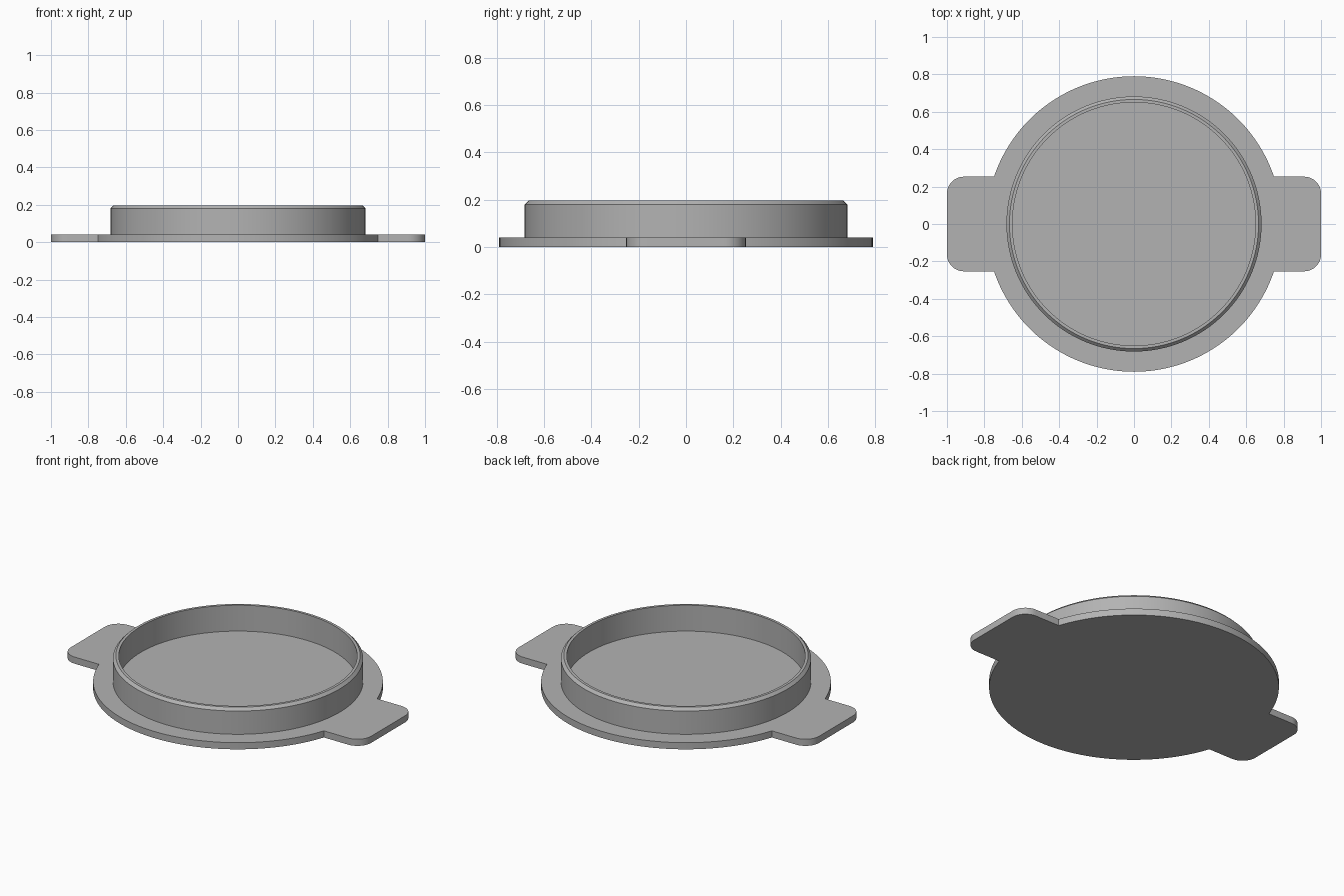
import bpy, bmesh, math

if "Cube" in bpy.data.objects:
    bpy.data.objects.remove(bpy.data.objects["Cube"], do_unlink=True)

FLANGE_R, FLANGE_H = 0.79, 0.04
TAB_X, TAB_Y, CORNER_R = 1.0, 0.253, 0.09
RIM_OUT, RIM_IN, RIM_TOP, CHAMFER = 0.682, 0.65, 0.196, 0.016

grey = bpy.data.materials.new("plain grey")
grey.use_nodes = True
colour = (0.45, 0.45, 0.45, 1)
grey.diffuse_color = colour
grey.node_tree.nodes["Principled BSDF"].inputs["Base Color"].default_value = colour


def arc(cx, cy, r, start, end, steps):
    """Points along a circular arc, angles in radians."""
    angles = [start + (end - start) * i / steps for i in range(steps + 1)]
    return [(cx + r * math.cos(a), cy + r * math.sin(a)) for a in angles]


def finish(bm, name):
    """Turn a bmesh into a smooth-shaded object with crisp edges."""
    bmesh.ops.recalc_face_normals(bm, faces=bm.faces)
    mesh = bpy.data.meshes.new(name)
    bm.to_mesh(mesh)
    bm.free()
    mesh.materials.append(grey)
    obj = bpy.data.objects.new(name, mesh)
    bpy.context.collection.objects.link(obj)
    bpy.ops.object.select_all(action="DESELECT")
    obj.select_set(True)
    bpy.context.view_layer.objects.active = obj
    bpy.ops.object.shade_smooth_by_angle(angle=math.radians(30))
    return obj


# Flange plate: round disc with a rounded tab on each side
meet = math.asin(TAB_Y / FLANGE_R)
cx, cy = TAB_X - CORNER_R, TAB_Y - CORNER_R
half = (arc(cx, -cy, CORNER_R, -math.pi / 2, 0, 10)
        + arc(cx, cy, CORNER_R, 0, math.pi / 2, 10)
        + arc(0, 0, FLANGE_R, meet, math.pi - meet, 72))
outline = half + [(-x, -y) for x, y in half]
bm = bmesh.new()
base = bm.faces.new([bm.verts.new((x, y, 0)) for x, y in outline])
top = bmesh.ops.extrude_face_region(bm, geom=[base], use_keep_orig=True)["geom"]
bmesh.ops.translate(bm, vec=(0, 0, FLANGE_H),
                    verts=[g for g in top if isinstance(g, bmesh.types.BMVert)])
finish(bm, "flange_plate")

# Raised rim: lathed wall with a chamfered outer top edge
profile = [(RIM_OUT, FLANGE_H), (RIM_OUT, RIM_TOP - CHAMFER),
           (RIM_OUT - CHAMFER, RIM_TOP), (RIM_IN, RIM_TOP), (RIM_IN, FLANGE_H)]
bm = bmesh.new()
verts = [bm.verts.new((r, 0, z)) for r, z in profile]
edges = [bm.edges.new(pair) for pair in zip(verts, verts[1:])]
bmesh.ops.spin(bm, geom=verts + edges, cent=(0, 0, 0), axis=(0, 0, 1),
               angle=math.tau, steps=128, use_merge=True)
bmesh.ops.remove_doubles(bm, verts=bm.verts, dist=0.0001)
finish(bm, "raised_rim")
